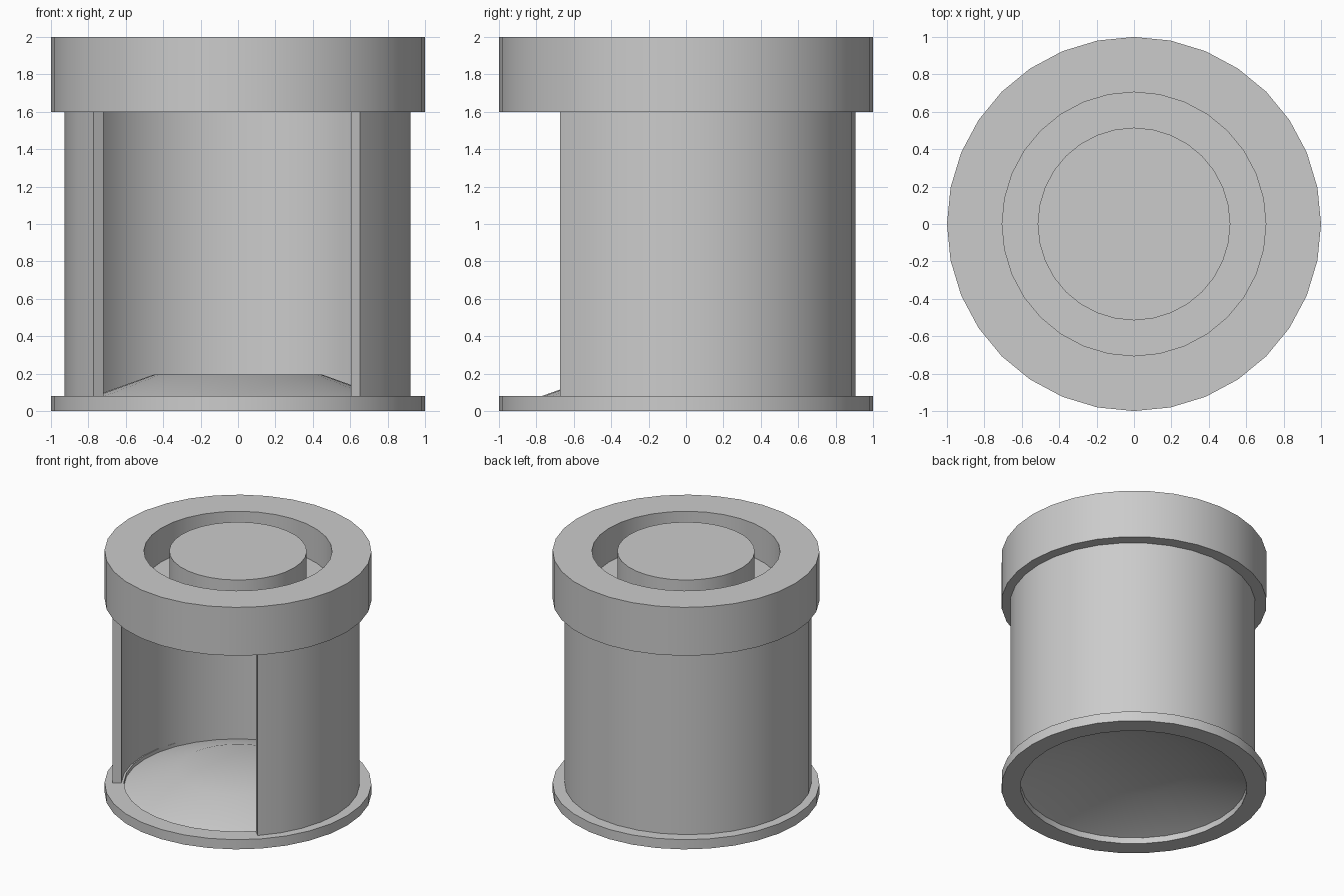
import bpy, bmesh
from math import cos, sin, radians

if "Cube" in bpy.data.objects:
    bpy.data.objects.remove(bpy.data.objects["Cube"])

SIDES = 32
STEP = 360 / SIDES


def sweep(name, profile, closed=True, first=0, count=SIDES, centre=(0, 0)):
    """Turn an (r, z) profile about z; a partial turn gets end caps."""
    bm = bmesh.new()
    full = count == SIDES
    rings = []
    for i in range(count if full else count + 1):
        a = radians((first + i) * STEP)
        rings.append([bm.verts.new((centre[0] + r * cos(a), centre[1] + r * sin(a), z))
                      for r, z in profile])
    n = len(profile)
    for i in range(count):
        p, q = rings[i], rings[(i + 1) % len(rings)]
        for j in range(n if closed else n - 1):
            k = (j + 1) % n
            bm.faces.new((p[j], q[j], q[k], p[k]))
    if not full:
        bm.faces.new(rings[0])
        bm.faces.new(rings[-1])
    # weld points on the axis
    bmesh.ops.remove_doubles(bm, verts=bm.verts, dist=1e-5)
    bmesh.ops.dissolve_degenerate(bm, edges=bm.edges, dist=1e-5)
    bmesh.ops.recalc_face_normals(bm, faces=bm.faces)
    mesh = bpy.data.meshes.new(name)
    bm.to_mesh(mesh)
    bm.free()
    obj = bpy.data.objects.new(name, mesh)
    bpy.context.collection.objects.link(obj)
    bpy.ops.object.select_all(action='DESELECT')
    obj.select_set(True)
    bpy.context.view_layer.objects.active = obj
    bpy.ops.object.shade_smooth_by_angle(angle=radians(30))
    return obj


# Cap with a round groove around a central plug
sweep("cap", [(0, 2), (0.515, 2), (0.515, 1.72), (0.705, 1.72),
              (0.705, 2), (1, 2), (1, 1.6), (0, 1.6)], closed=False)

# Curved wall, open at the front, set slightly off centre
sweep("curved_wall", [(0.86, 0.002), (0.925, 0.002), (0.925, 1.6), (0.86, 1.6)],
      first=-4, count=23, centre=(-0.003, -0.02))

# Flat ring at the bottom
sweep("base_ring", [(0.855, 0), (1, 0), (1, 0.08), (0.855, 0.08)])

# Shallow raised floor inside the ring
sweep("raised_floor", [(0.855, 0.05), (0.45, 0.195), (0, 0.195)], closed=False)
